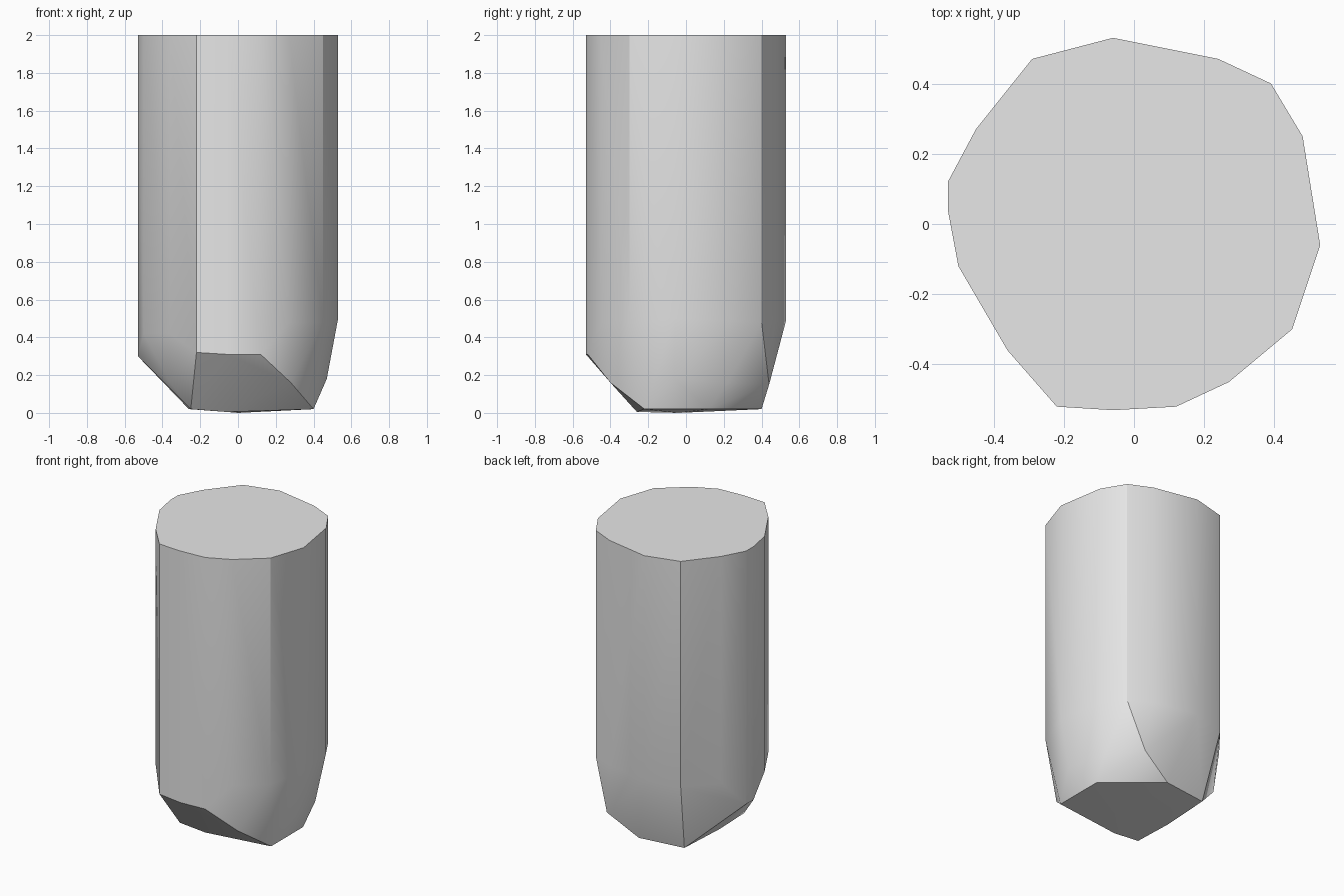
import bpy
import bmesh
from math import radians

cube = bpy.data.objects.get("Cube")
if cube:
    bpy.data.objects.remove(cube, do_unlink=True)

grey = bpy.data.materials.new("light grey")
grey.use_nodes = True
colour = (0.8, 0.8, 0.8, 1)
grey.diffuse_color = colour
grey.node_tree.nodes["Principled BSDF"].inputs["Base Color"].default_value = colour

HEIGHT = 2

# Outline of the column: x, y and the height where its straight wall begins
outline = [
    (-.06, .53, .49), (.24, .47, .49), (.39, .40, .48), (.48, .25, .49),
    (.53, -.06, .50), (.45, -.30, .48), (.27, -.45, .48), (.12, -.52, .31),
    (-.06, -.53, .31), (-.22, -.52, .32), (-.36, -.36, .42), (-.50, -.12, .42),
    (-.53, .04, .30), (-.53, .12, .30), (-.45, .27, .48), (-.29, .47, .48),
]
# Corners of the rounded lower end
bevel = [
    (.47, -.06, .18), (.42, .22, .16), (.28, .44, .15),
    (.28, -.40, .16), (-.36, -.20, .16),
]
# Corners of the shallow base
base = [
    (.40, -.22, .02), (.40, .12, .02), (.07, .40, .02), (-.24, .36, .02),
    (-.26, .01, .02), (-.25, -.26, .02), (-.06, -.26, .005), (0, -.04, 0),
]

# Wrap all corners in one faceted solid
bm = bmesh.new()
for x, y, z in outline:
    bm.verts.new((x, y, z))
    bm.verts.new((x, y, HEIGHT))
for point in bevel + base:
    bm.verts.new(point)
hull = bmesh.ops.convex_hull(bm, input=bm.verts)
loose = {g for g in hull["geom_interior"] + hull["geom_unused"]
         if isinstance(g, bmesh.types.BMVert)}
bmesh.ops.delete(bm, geom=list(loose), context='VERTS')
bmesh.ops.dissolve_limit(bm, angle_limit=radians(.5), verts=bm.verts, edges=bm.edges)
bmesh.ops.recalc_face_normals(bm, faces=bm.faces)

mesh = bpy.data.meshes.new("column")
bm.to_mesh(mesh)
bm.free()
mesh.materials.append(grey)
column = bpy.data.objects.new("column", mesh)
bpy.context.collection.objects.link(column)

# Soft walls with crisp main edges
bpy.ops.object.select_all(action='DESELECT')
column.select_set(True)
bpy.context.view_layer.objects.active = column
bpy.ops.object.shade_smooth_by_angle(angle=radians(30))
